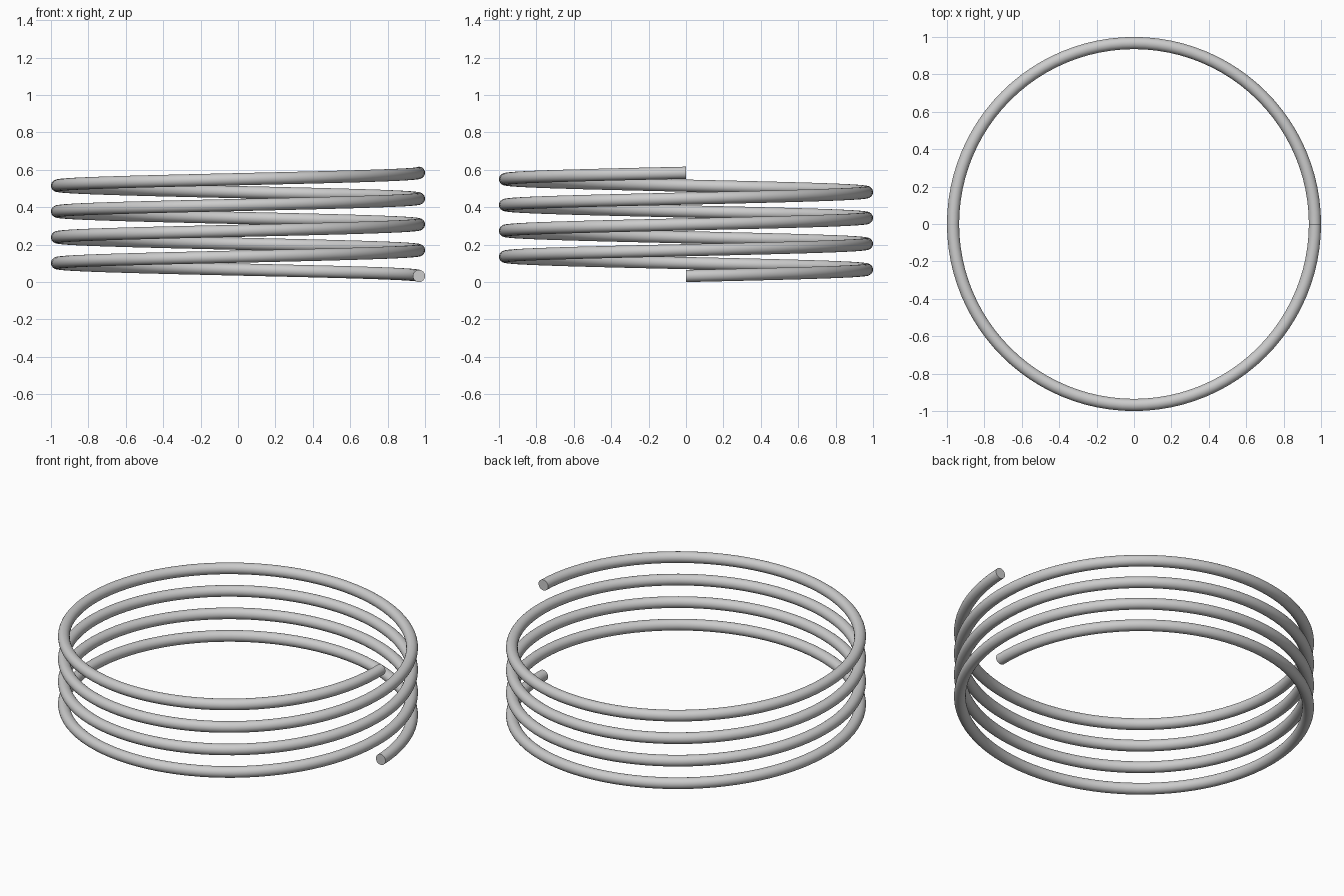
import bpy, bmesh, math
from mathutils import Matrix, Vector

if "Cube" in bpy.data.objects:
    bpy.data.objects.remove(bpy.data.objects["Cube"])

TURNS, STEPS = 4, 96        # coil turns, segments per turn
WIRE, PITCH = 0.0325, 0.138 # wire radius, rise per turn
SIDES = 24
RADIUS = 1 - WIRE

bm = bmesh.new()

# Round wire section standing in the XZ plane
section = Matrix.Translation((RADIUS, 0, WIRE)) @ Matrix.Rotation(math.pi / 2, 4, 'X')
bmesh.ops.create_circle(bm, segments=SIDES, radius=WIRE, matrix=section)

# Sweep it upward around Z into a coil
bmesh.ops.spin(bm, geom=bm.verts[:] + bm.edges[:], cent=(0, 0, 0), axis=(0, 0, 1),
               dvec=Vector((0, 0, PITCH / STEPS)), angle=TURNS * math.tau,
               steps=TURNS * STEPS, use_duplicate=False)

# Flat caps on both cut ends
bmesh.ops.holes_fill(bm, edges=[e for e in bm.edges if e.is_boundary], sides=0)
bmesh.ops.recalc_face_normals(bm, faces=bm.faces[:])

mesh = bpy.data.meshes.new("coil_spring")
bm.to_mesh(mesh)
bm.free()
coil = bpy.data.objects.new("coil_spring", mesh)
bpy.context.collection.objects.link(coil)

# Smooth wire, crisp cap edges
bpy.context.view_layer.objects.active = coil
coil.select_set(True)
bpy.ops.object.shade_smooth_by_angle(angle=math.radians(40))
